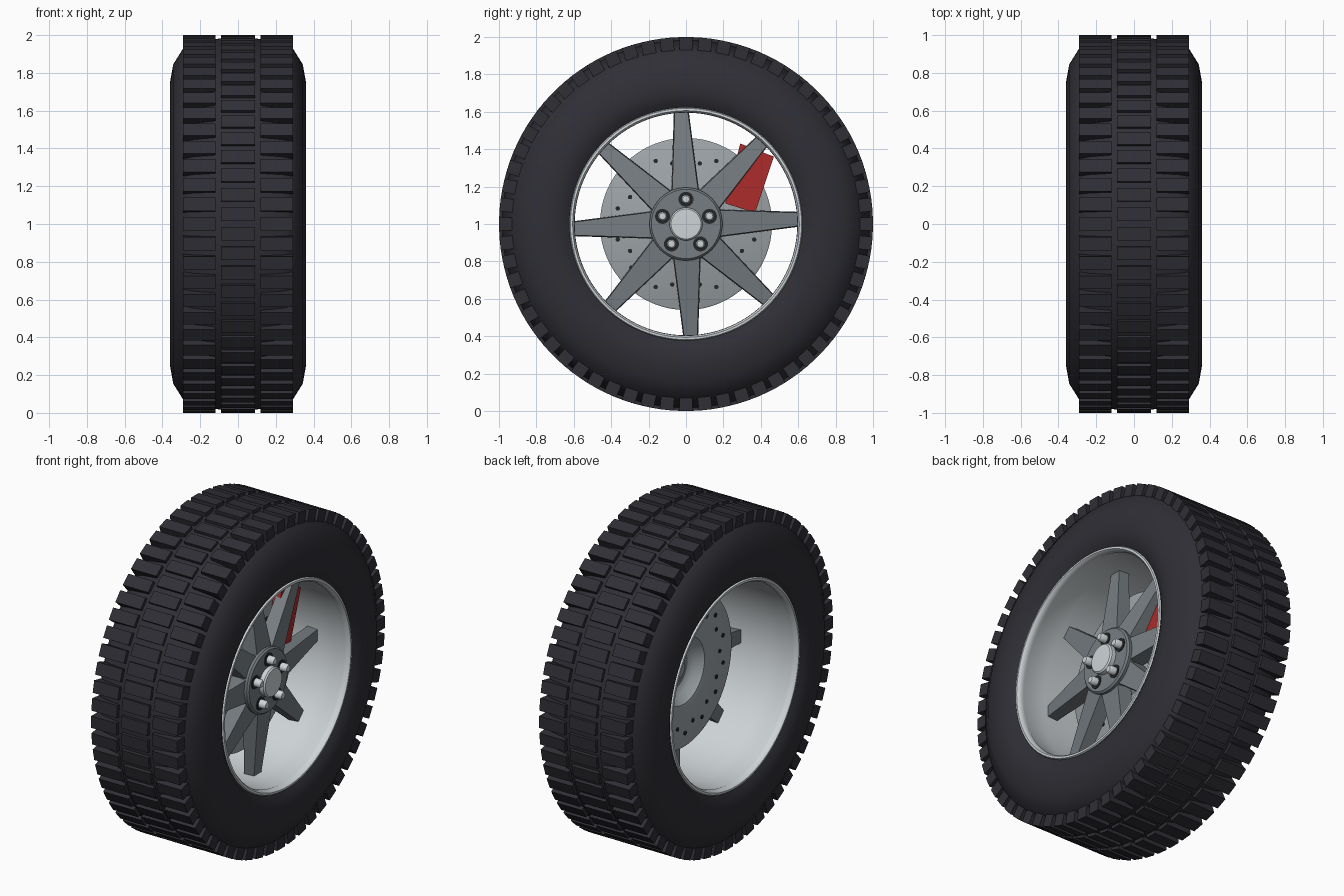
import bpy, bmesh, math
from mathutils import Matrix, Vector

if "Cube" in bpy.data.objects:
    bpy.data.objects.remove(bpy.data.objects["Cube"])

CENTRE = Matrix.Translation((0, 0, 1))


def material(name, rgb):
    m = bpy.data.materials.new(name)
    m.diffuse_color = (*rgb, 1)
    m.use_nodes = True
    m.node_tree.nodes["Principled BSDF"].inputs["Base Color"].default_value = m.diffuse_color
    return m


RUBBER = material("black rubber", (0.028, 0.028, 0.036))
LIGHT = material("light alloy", (0.62, 0.66, 0.68))
GREY = material("grey alloy", (0.18, 0.205, 0.22))
STEEL = material("disc steel", (0.34, 0.37, 0.39))
RED = material("caliper red", (0.42, 0.025, 0.025))
DARK = material("dark hole", (0.018, 0.02, 0.022))


def finish(name, bm, mat, smooth=None):
    """Move wheel-centred geometry to its height and make an object."""
    bmesh.ops.recalc_face_normals(bm, faces=bm.faces)
    bm.transform(CENTRE)
    me = bpy.data.meshes.new(name)
    bm.to_mesh(me)
    bm.free()
    me.materials.append(mat)
    ob = bpy.data.objects.new(name, me)
    bpy.context.collection.objects.link(ob)
    if smooth:
        bpy.ops.object.select_all(action='DESELECT')
        ob.select_set(True)
        bpy.context.view_layer.objects.active = ob
        bpy.ops.object.shade_smooth_by_angle(angle=math.radians(smooth))
    return ob


def lathe(bm, profile, steps, y=0, z=0, closed=False):
    """Turn (x, radius) points around the x direction; radius 0 closes an end."""
    rings = []
    for x, r in profile:
        n = steps if r > 0 else 1
        rings.append([bm.verts.new((x, y + r * math.sin(math.tau * i / n),
                                    z + r * math.cos(math.tau * i / n))) for i in range(n)])
    pairs = list(zip(rings, rings[1:]))
    if closed:
        pairs.append((rings[-1], rings[0]))
    for a, b in pairs:
        for i in range(steps):
            j = (i + 1) % steps
            quad = [a[i % len(a)], a[j % len(a)], b[j % len(b)], b[i % len(b)]]
            bm.faces.new(list(dict.fromkeys(quad)))


def prism(bm, back, front):
    """Solid between two matching four-cornered loops."""
    a = [bm.verts.new(p) for p in back]
    b = [bm.verts.new(p) for p in front]
    bm.faces.new(a)
    bm.faces.new(b)
    for i in range(4):
        j = (i + 1) % 4
        bm.faces.new((a[i], a[j], b[j], b[i]))


def turn(deg):
    return Matrix.Rotation(math.radians(deg), 4, 'X')


# Tyre carcass
half = [(0.32, 0.612), (0.345, 0.65), (0.36, 0.70), (0.36, 0.75), (0.343, 0.845),
        (0.29, 0.93), (0.24, 0.955), (0.10, 0.982)]
bm = bmesh.new()
lathe(bm, half + [(-x, r) for x, r in reversed(half)], 128, closed=True)
finish("tyre", bm, RUBBER, 35)

# Tread blocks: three staggered columns
BLOCKS = 60
bm = bmesh.new()
for x0, x1, shift in ((-0.29, -0.12, 0), (-0.09, 0.09, 0.5), (0.12, 0.29, 0)):
    for i in range(BLOCKS):
        rot = turn(360 * (i + shift) / BLOCKS + 90)
        loops = [[rot @ Vector((x, y, z)) for x, y in
                  ((x0, -0.036), (x1, -0.036), (x1, 0.036), (x0, 0.036))]
                 for z in (0.925, 0.9993)]
        prism(bm, *loops)
finish("tread_blocks", bm, RUBBER)

# Rim barrel with rolled lips
half = [(0.29, 0.622), (0.322, 0.626), (0.336, 0.618), (0.337, 0.606), (0.325, 0.597),
        (0.30, 0.595), (0.285, 0.601), (0.15, 0.604)]
outer = [(-0.29, 0.618), (0.29, 0.618)]
back = [(-x, r) for x, r in reversed(half)]
bm = bmesh.new()
lathe(bm, half + back, 96, closed=True)
finish("rim", bm, LIGHT, 50)

# Brake disc with a hollow hat
bm = bmesh.new()
lathe(bm, [(0.12, 0), (0.12, 0.15), (0.10, 0.185), (0.06, 0.20), (0.05, 0.23), (0.045, 0.45),
           (0.04, 0.46), (0.015, 0.46), (0.01, 0.45), (0.005, 0.25), (0.015, 0.20),
           (0.06, 0.165), (0.085, 0.12), (0.085, 0.08), (0.05, 0.06), (0.04, 0)], 64)
finish("brake_disc", bm, STEEL, 40)

# Drilled holes: two staggered rings on both faces
bm = bmesh.new()
for k in range(14):
    for r, shift in ((0.332, 0.5), (0.374, 0)):
        a = math.tau * (k + shift) / 14
        lathe(bm, [(0.002, 0), (0.002, 0.012), (0.0505, 0.012), (0.0505, 0)], 12,
              r * math.sin(a), r * math.cos(a))
finish("disc_holes", bm, DARK)

# Caliper
bm = bmesh.new()
outline = [(0.29, 0.43), (0.47, 0.36), (0.37, 0.06), (0.21, 0.11)]
prism(bm, [(0.0, *p) for p in outline], [(0.095, *p) for p in outline])
finish("caliper", bm, RED)

# Eight tapered spokes, leaning back towards the rim
bm = bmesh.new()
for k in range(8):
    rot = turn(45 * k)
    root = [(0.09, -0.08, 0.14), (0.185, -0.075, 0.14), (0.185, 0.07, 0.14), (0.09, 0.075, 0.14)]
    tip = [(0.05, -0.065, 0.6), (0.115, -0.06, 0.6), (0.115, 0.01, 0.6), (0.05, 0.015, 0.6)]
    prism(bm, [rot @ Vector(p) for p in root], [rot @ Vector(p) for p in tip])
finish("spokes", bm, GREY)

# Hub plate
bm = bmesh.new()
lathe(bm, [(0.08, 0), (0.08, 0.185), (0.195, 0.195), (0.205, 0.185), (0.205, 0)], 48)
finish("hub", bm, GREY, 30)

# Centre cap
bm = bmesh.new()
lathe(bm, [(0.19, 0), (0.19, 0.088), (0.232, 0.088), (0.24, 0.08), (0.242, 0)], 40)
finish("centre_cap", bm, LIGHT, 35)

# Five wheel nuts in dark sockets
sockets, nuts = bmesh.new(), bmesh.new()
for k in range(5):
    a = math.tau * k / 5
    y, z = 0.132 * math.sin(a), 0.132 * math.cos(a)
    lathe(sockets, [(0.2, 0), (0.2, 0.04), (0.209, 0.04), (0.209, 0)], 24, y, z)
    lathe(nuts, [(0.2, 0), (0.2, 0.025), (0.24, 0.025), (0.252, 0.018), (0.255, 0)], 16, y, z)
finish("nut_sockets", sockets, DARK)
finish("wheel_nuts", nuts, LIGHT, 40)
